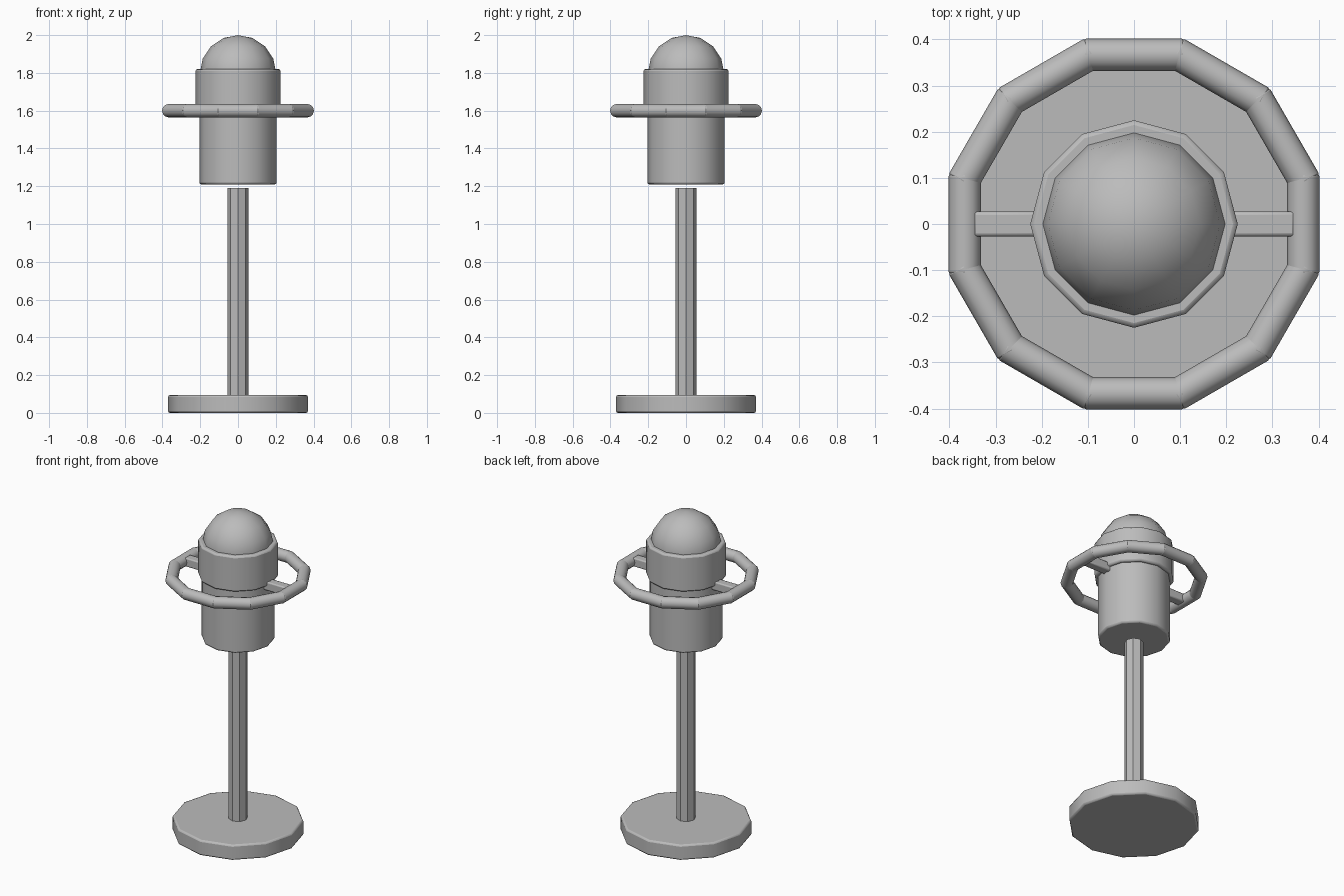
import bpy
from math import radians, cos, sin, pi

cube = bpy.data.objects.get("Cube")
if cube:
    bpy.data.objects.remove(cube, do_unlink=True)

# Single plain grey for the whole model
GREY = (0.5, 0.5, 0.5, 1)
grey = bpy.data.materials.new("plain grey")
grey.use_nodes = True
grey.diffuse_color = GREY
grey.node_tree.nodes["Principled BSDF"].inputs["Base Color"].default_value = GREY


def finish(name, bevel=0):
    """Name the active object, colour it, soften its edges and shade it."""
    obj = bpy.context.object
    obj.name = name
    obj.data.materials.append(grey)
    bpy.ops.object.transform_apply(location=False, rotation=False, scale=True)
    bpy.ops.object.shade_smooth_by_angle(angle=radians(32))
    if bevel:
        mod = obj.modifiers.new("soft edges", "BEVEL")
        mod.width = bevel
        mod.segments = 2
        mod.limit_method = "ANGLE"
        mod.angle_limit = radians(50)
    return obj


def column(name, radius, bottom, top, sides=12, bevel=0.01):
    bpy.ops.mesh.primitive_cylinder_add(
        vertices=sides, radius=radius, depth=top - bottom,
        location=(0, 0, (bottom + top) / 2))
    return finish(name, bevel)


# Upright parts
column("base", 0.37, 0, 0.095)
column("post", 0.055, 0.09, 1.19, sides=8, bevel=0)
column("body", 0.205, 1.21, 1.64)
column("collar", 0.225, 1.6, 1.82)

# Dome
bpy.ops.mesh.primitive_uv_sphere_add(
    segments=12, ring_count=8, radius=0.202, location=(0, 0, 1.798),
    rotation=(0, 0, 0))
finish("dome")

# Ring of short straight tubes
RING_Z, RING_R, SEGMENTS = 1.6, 0.367, 12
for i in range(SEGMENTS):
    a = 2 * pi * i / SEGMENTS
    bpy.ops.mesh.primitive_cylinder_add(
        vertices=12, radius=0.035, depth=0.222,
        location=(RING_R * cos(a), RING_R * sin(a), RING_Z),
        rotation=(pi / 2, 0, a))
    finish(f"ring_segment_{i + 1}", 0.008)

# Spokes joining the ring to the collar
for side, name in ((1, "left_spoke"), (-1, "right_spoke")):
    bpy.ops.mesh.primitive_cube_add(size=1, location=(side * 0.265, 0, RING_Z))
    bpy.context.object.scale = (0.17, 0.054, 0.054)
    finish(name, 0.007)
